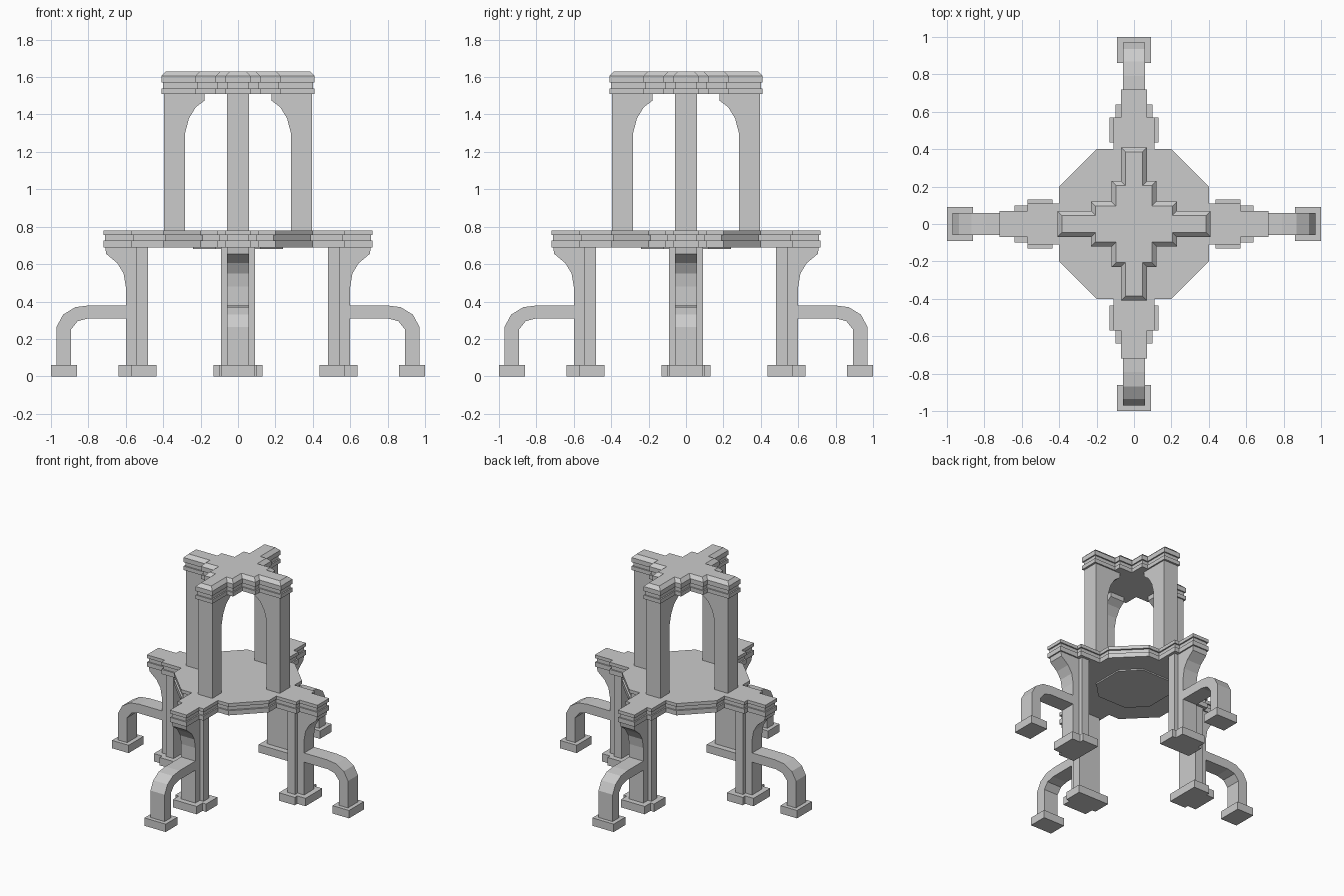
import bpy, bmesh, math
from mathutils import Matrix

if "Cube" in bpy.data.objects:
    bpy.data.objects.remove(bpy.data.objects["Cube"])


def finish(name, bm):
    bmesh.ops.recalc_face_normals(bm, faces=bm.faces)
    me = bpy.data.meshes.new(name)
    bm.to_mesh(me)
    bm.free()
    ob = bpy.data.objects.new(name, me)
    bpy.context.collection.objects.link(ob)
    return ob


def loft(bm, rings):
    """Closed solid through rings of equal length."""
    loops = [[bm.verts.new(p) for p in ring] for ring in rings]
    for a, b in zip(loops, loops[1:]):
        for i in range(len(a)):
            j = (i + 1) % len(a)
            bm.faces.new((a[i], a[j], b[j], b[i]))
    bm.faces.new(loops[0][::-1])
    bm.faces.new(loops[-1])


def four(name, rings):
    """One solid per side, turned about the centre."""
    for k, side in enumerate(("right", "back", "left", "front")):
        bm = bmesh.new()
        loft(bm, rings)
        bm.transform(Matrix.Rotation(k * math.pi / 2, 4, 'Z'))
        finish(f"{side}_{name}", bm)


def side_profile(pts, half):
    return [[(x, y, z) for x, z in pts] for y in (-half, half)]


def plan(half_pts, z0, z1):
    """Plan outline mirrored in y, extruded upward."""
    pts = half_pts + [(x, -y) for x, y in reversed(half_pts)]
    return [[(x, y, z) for x, y in pts] for z in (z0, z1)]


def slab(name, quarter, levels):
    """Four-fold outline stacked through (inset, z) levels."""
    rings = []
    for d, z in levels:
        ring = []
        for k in range(4):
            c, s = ((1, 0), (0, 1), (-1, 0), (0, -1))[k]
            for x, y in quarter:
                x, y = x - d, y - d
                ring.append((x * c - y * s, x * s + y * c, z))
        rings.append(ring)
    bm = bmesh.new()
    loft(bm, rings)
    finish(name, bm)


# Legs with stepped plan, bases and flared brackets
four("leg_base", plan([(0.435, 0.13), (0.57, 0.13), (0.57, 0.10), (0.64, 0.10)], 0, 0.06))
four("leg", plan([(0.48, 0.09), (0.545, 0.09), (0.545, 0.06), (0.60, 0.06)], 0.06, 0.69))
four("leg_bracket", side_profile(
    [(0.60, 0.69), (0.60, 0.48), (0.612, 0.55), (0.645, 0.605),
     (0.705, 0.655), (0.71, 0.69)], 0.06))

# Outrigger struts and feet
four("strut", side_profile(
    [(0.60, 0.38), (0.79, 0.38), (0.87, 0.37), (0.935, 0.33), (0.97, 0.265), (0.97, 0.06),
     (0.893, 0.06), (0.893, 0.25), (0.857, 0.295), (0.80, 0.31), (0.60, 0.31)], 0.06))
four("strut_foot", plan([(0.86, 0.09), (1.0, 0.09)], 0, 0.06))

# Platform with grooved edge, and the panel below it
slab("platform",
     [(0.72, 0.07), (0.57, 0.07), (0.57, 0.11), (0.40, 0.11), (0.40, 0.20), (0.20, 0.40),
      (0.11, 0.40), (0.11, 0.57), (0.07, 0.57), (0.07, 0.72)],
     [(0, 0.69), (0, 0.725), (0.01, 0.725), (0.01, 0.755), (0, 0.755), (0, 0.78)])
slab("underside_panel", [(0.24, 0.12), (0.12, 0.24)], [(0, 0.68), (0, 0.70)])

# Upper pillars curving inward under the cap
four("pillar", side_profile(
    [(0.395, 0.78), (0.395, 1.51), (0.178, 1.51), (0.178, 1.475), (0.225, 1.44),
     (0.262, 1.38), (0.283, 1.30), (0.283, 0.78)], 0.06))

# Stepped cross cap with groove and bevelled top
slab("cap",
     [(0.41, 0.07), (0.23, 0.07), (0.23, 0.12), (0.12, 0.12), (0.12, 0.23),
      (0.07, 0.23), (0.07, 0.41)],
     [(0, 1.51), (0, 1.54), (0.01, 1.54), (0.01, 1.57), (0, 1.57), (0, 1.605), (0.025, 1.63)])
